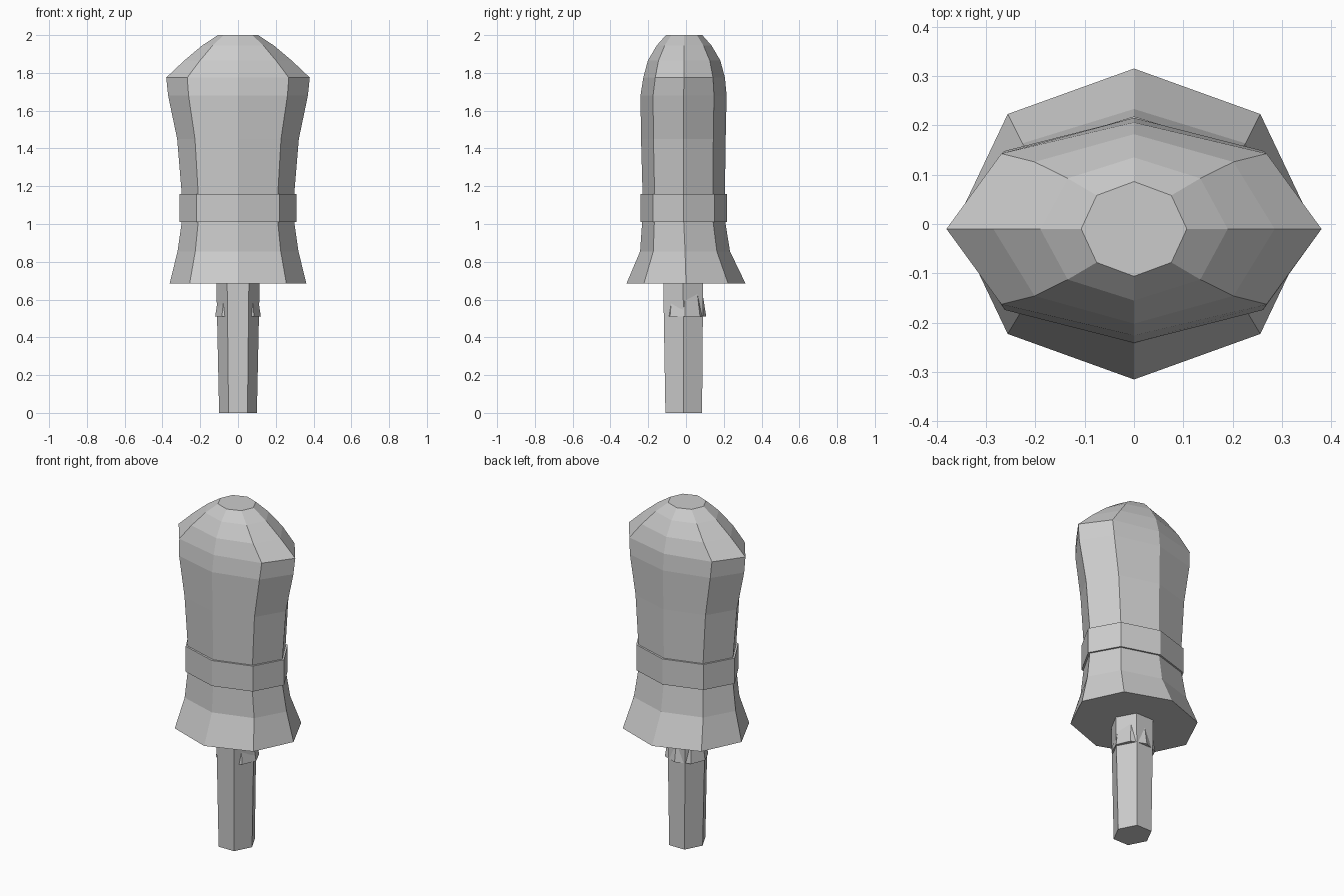
import bpy, bmesh
from math import cos, sin, tau

if "Cube" in bpy.data.objects:
    bpy.data.objects.remove(bpy.data.objects["Cube"])


def loft(name, sides, rings):
    """Closed faceted loft; each ring is (z, x radius, y radius, y centre)."""
    bm = bmesh.new()
    loops = []
    for z, rx, ry, cy in rings:
        loops.append([bm.verts.new((rx * cos(tau * i / sides),
                                    cy + ry * sin(tau * i / sides), z))
                      for i in range(sides)])
    for low, high in zip(loops, loops[1:]):
        for i in range(sides):
            j = (i + 1) % sides
            bm.faces.new((low[i], low[j], high[j], high[i]))
    bm.faces.new(loops[0][::-1])
    bm.faces.new(loops[-1])
    mesh = bpy.data.meshes.new(name)
    bm.to_mesh(mesh)
    bm.free()
    obj = bpy.data.objects.new(name, mesh)
    bpy.context.collection.objects.link(obj)
    return obj


# Padded body: flared skirt, waist, wide shoulders, domed top
loft("body", 8, [
    (0.685, 0.362, 0.315, 0.0),
    (0.855, 0.320, 0.238, -0.005),
    (1.01, 0.298, 0.220, -0.012),
    (1.16, 0.298, 0.218, -0.012),
    (1.45, 0.322, 0.224, -0.014),
    (1.68, 0.370, 0.228, -0.013),
    (1.775, 0.380, 0.216, -0.010),
    (1.865, 0.285, 0.192, -0.010),
    (1.945, 0.190, 0.145, -0.010),
    (2.0, 0.107, 0.096, -0.010),
])

# Belt around the waist
loft("belt", 8, [(1.01, 0.309, 0.230, -0.012),
                 (1.16, 0.309, 0.230, -0.012)])

# Six-sided post, slightly wider towards the body
loft("post", 6, [(0.0, 0.100, 0.112, -0.012),
                 (0.70, 0.115, 0.122, -0.015)])

# Tapered collar whose corners poke out of the post
loft("collar", 8, [(0.51, 0.121, 0.112, -0.005),
                   (0.68, 0.095, 0.088, -0.008)])
